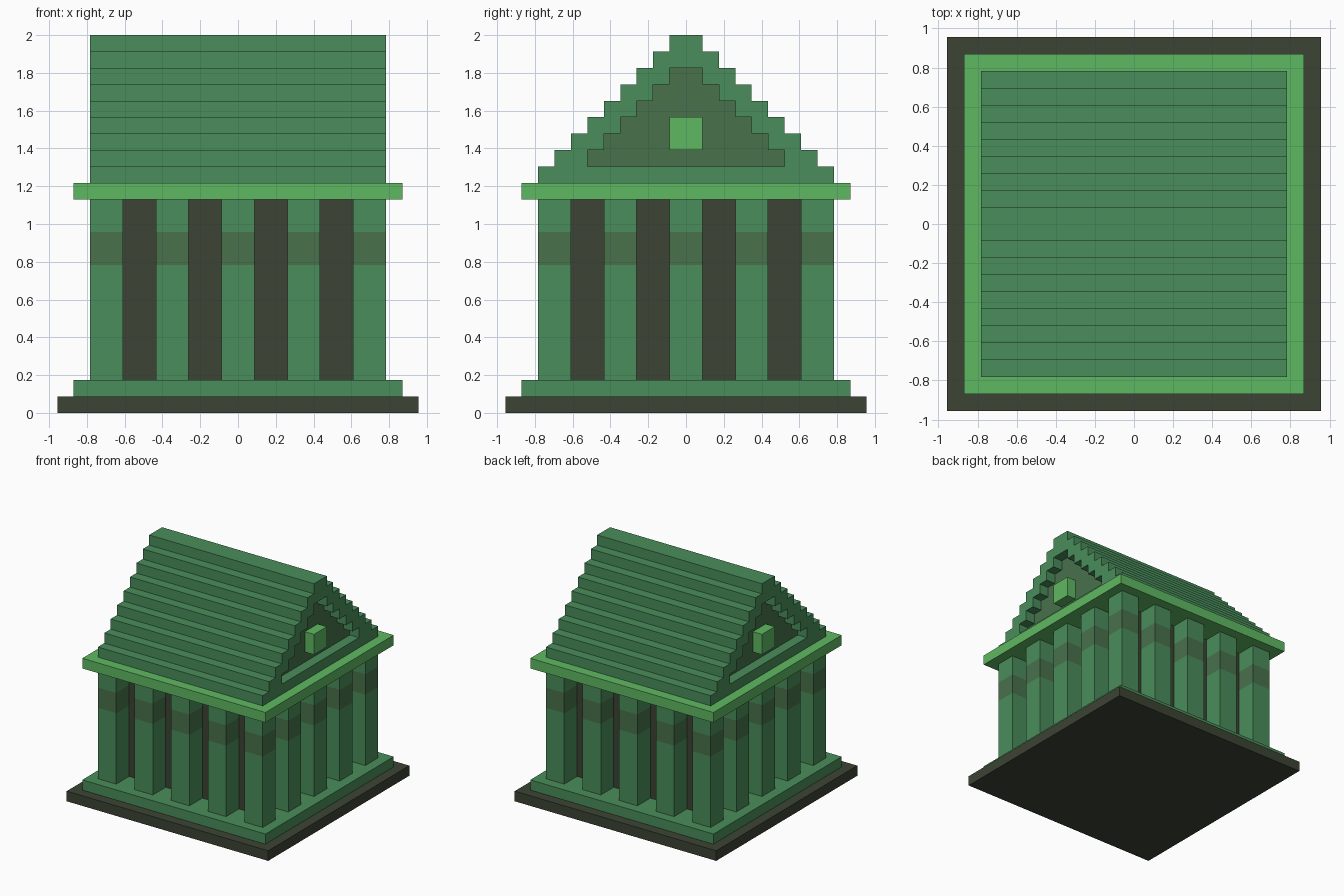
import bpy, bmesh
from mathutils import Matrix

if "Cube" in bpy.data.objects:
    bpy.data.objects.remove(bpy.data.objects["Cube"], do_unlink=True)

U = 2 / 23  # one building block


def material(name, rgb):
    lin = [((c / 255 + 0.055) / 1.055) ** 2.4 for c in rgb] + [1]
    m = bpy.data.materials.new(name)
    m.use_nodes = True
    m.diffuse_color = lin
    m.node_tree.nodes["Principled BSDF"].inputs["Base Color"].default_value = lin
    return m


GREEN = material("temple green", (74, 141, 91))
BRIGHT = material("bright green", (95, 185, 98))
DARK = material("dark olive", (60, 68, 52))
OLIVE = material("muted olive green", (72, 113, 75))


def finish(bm, name, mats):
    """Scale from blocks to units and make the object."""
    bmesh.ops.recalc_face_normals(bm, faces=bm.faces)
    bmesh.ops.scale(bm, vec=(U, U, U), verts=bm.verts)
    me = bpy.data.meshes.new(name)
    bm.to_mesh(me)
    bm.free()
    for m in mats:
        me.materials.append(m)
    ob = bpy.data.objects.new(name, me)
    bpy.context.collection.objects.link(ob)
    return ob


def box_mesh(x0, x1, y0, y1, z0, z1):
    bm = bmesh.new()
    mat = Matrix.Translation(((x0 + x1) / 2, (y0 + y1) / 2, (z0 + z1) / 2))
    mat = mat @ Matrix.Diagonal((x1 - x0, y1 - y0, z1 - z0, 1))
    bmesh.ops.create_cube(bm, size=1, matrix=mat)
    return bm


def slab(name, half, z0, z1, mat):
    finish(box_mesh(-half, half, -half, half, z0, z1), name, [mat])


# Stepped base, inner wall and eave
slab("ground_plinth", 11, 0, 1, DARK)
slab("upper_step", 10, 1, 2, GREEN)
slab("inner_wall", 7, 2, 13, DARK)
slab("eave_slab", 10, 13, 14, BRIGHT)

# Ring of square columns, each with a painted band
spots = [-8, -4, 0, 4, 8]
for x in spots:
    for y in spots:
        if max(abs(x), abs(y)) < 8:
            continue
        bm = box_mesh(x - 1, x + 1, y - 1, y + 1, 2, 13)
        for z in (9, 11):
            bmesh.ops.bisect_plane(bm, geom=bm.verts[:] + bm.edges[:] + bm.faces[:],
                                   plane_co=(0, 0, z), plane_no=(0, 0, 1))
        for f in bm.faces:
            f.material_index = int(9 < f.calc_center_median().z < 11)
        finish(bm, "column", [GREEN, OLIVE])


def stairs(half, z):
    """Half profile of a stepped gable, from its lower corner to the ridge."""
    pts = []
    for i in range(half):
        pts += [(half - i, z + i), (half - i, z + i + 1)]
    return pts + [(0, z + half)]


# Stepped roof: one quarter with a recessed gable, mirrored both ways
bm = bmesh.new()
outer, inner = stairs(9, 14), stairs(6, 15)


def face(pts, index=0):
    bm.faces.new([bm.verts.new(p) for p in pts]).material_index = index


def strip(profile, x0, x1):
    for (ya, za), (yb, zb) in zip(profile, profile[1:]):
        face([(x0, ya, za), (x1, ya, za), (x1, yb, zb), (x0, yb, zb)])


strip([(0, 14)] + outer, 0, 9)
strip([(0, 15)] + inner, 8, 9)
face([(9, y, z) for y, z in outer + inner[::-1] + [(0, 15), (0, 14)]])
face([(8, y, z) for y, z in inner + [(0, 15)]], 1)
for axis in "XY":
    bmesh.ops.mirror(bm, geom=bm.verts[:] + bm.edges[:] + bm.faces[:],
                     axis=axis, merge_dist=0.001)
bmesh.ops.remove_doubles(bm, verts=bm.verts, dist=0.001)
finish(bm, "stepped_roof", [GREEN, OLIVE])

# Block window in each gable
for side, x in (("left", 8), ("right", -9)):
    finish(box_mesh(x, x + 1, -1, 1, 16, 18), side + "_gable_window", [BRIGHT])
